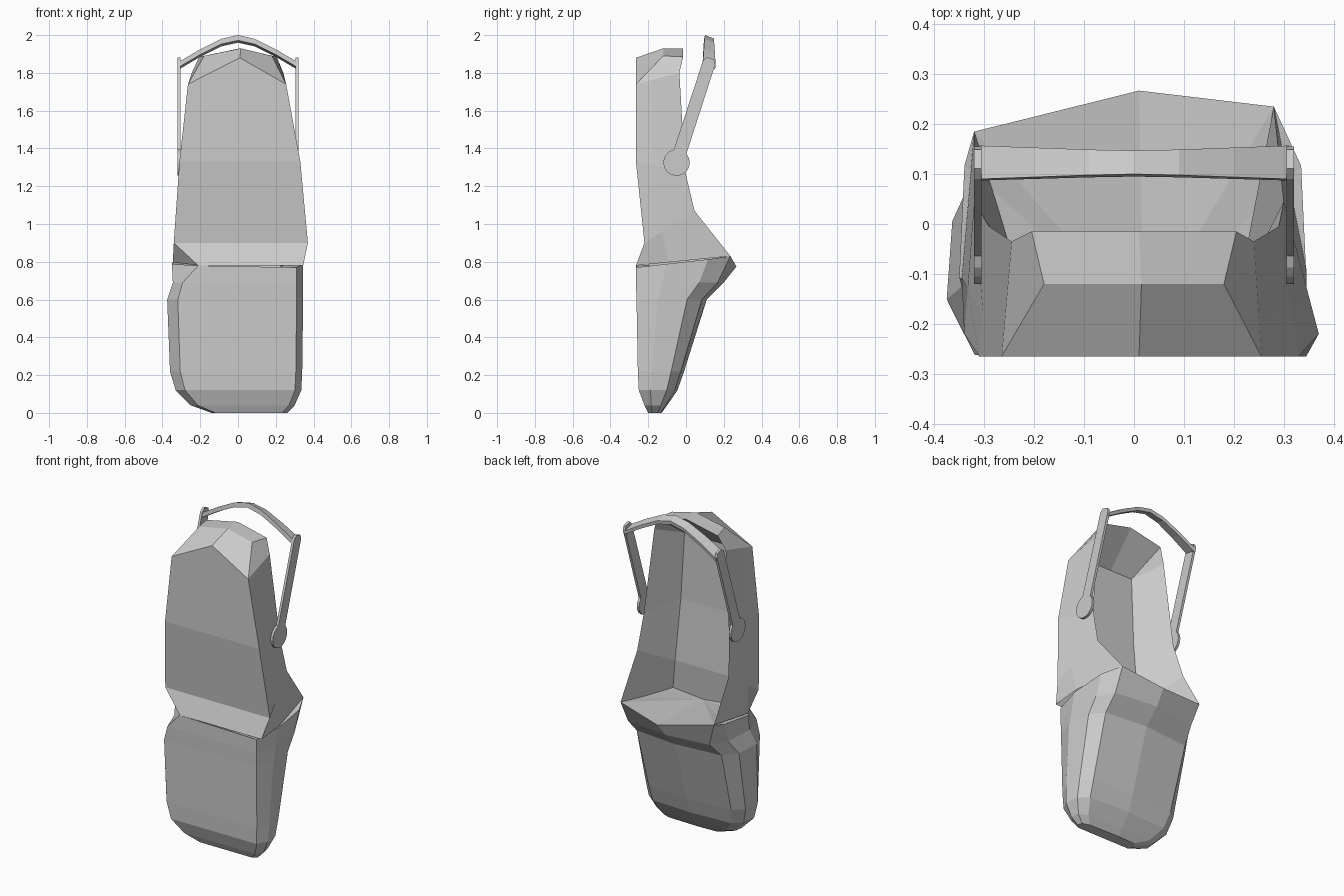
import bpy, bmesh, math
from mathutils import Vector

if "Cube" in bpy.data.objects:
    bpy.data.objects.remove(bpy.data.objects["Cube"], do_unlink=True)

grey = bpy.data.materials.new("plain_grey")
grey.use_nodes = True
grey.diffuse_color = (0.6, 0.6, 0.6, 1)
grey.node_tree.nodes["Principled BSDF"].inputs["Base Color"].default_value = (0.6, 0.6, 0.6, 1)


def finish(name, bm):
    bmesh.ops.remove_doubles(bm, verts=bm.verts, dist=0.0005)
    bmesh.ops.recalc_face_normals(bm, faces=bm.faces)
    mesh = bpy.data.meshes.new(name)
    bm.to_mesh(mesh)
    bm.free()
    mesh.materials.append(grey)
    obj = bpy.data.objects.new(name, mesh)
    bpy.context.collection.objects.link(obj)
    return obj


def add_face(bm, *points):
    bm.faces.new([bm.verts.new(p) for p in points])


def loft(bm, rings):
    for a, b in zip(rings, rings[1:]):
        for i in range(len(a)):
            j = (i + 1) % len(a)
            add_face(bm, a[i], a[j], b[j], b[i])


# Heel shell: sole edge, rim and inner floor run from the heel to the instep
right_sole = [(.255, -.265, 1.74), (.33, -.265, 1.33), (.37, -.22, .9), (.345, -.265, .78)]
left_sole = [(-.265, -.265, 1.74), (-.31, -.265, 1.33), (-.34, -.22, .9), (-.21, -.265, .78)]
right_rim = [(.24, -.035, 1.8), (.29, -.005, 1.28), (.3, .045, 1.07), (.28, .235, .83)]
left_rim = [(-.245, -.035, 1.8), (-.29, -.005, 1.28), (-.32, .045, 1.07), (-.32, .185, .83)]
right_floor = [(.15, -.2, 1.74), (.175, -.2, 1.33), (.2, -.18, .95), (.23, -.2, .75)]
left_floor = [(-.15, -.2, 1.74), (-.165, -.2, 1.33), (-.18, -.18, .95), (-.2, -.2, .75)]


def wall_middle(sole, rim, side):
    line = [Vector(s).lerp(Vector(r), 0.35) for s, r in zip(sole, rim)]
    line[-1].x = side * 0.345
    return line


bm = bmesh.new()
loft(bm, list(zip(left_sole, wall_middle(left_sole, left_rim, -1), left_rim, left_floor,
                  right_floor, right_rim, wall_middle(right_sole, right_rim, 1), right_sole)))

# Heel cap closing the top of the shell
peak, crown, crest = (.01, -.265, 1.88), (.015, -.12, 1.93), (.01, -.015, 1.93)
inner = (0, -.2, 1.74)
add_face(bm, left_sole[0], peak, right_sole[0])
for side, sole, rim, floor in ((1, right_sole[0], right_rim[0], right_floor[0]),
                               (-1, left_sole[0], left_rim[0], left_floor[0])):
    shoulder, corner = (side * .18, -.12, 1.89), (side * .205, -.015, 1.885)
    middle = Vector(sole).lerp(Vector(rim), 0.35)
    add_face(bm, sole, peak, crown, shoulder)
    add_face(bm, shoulder, crown, crest, corner)
    add_face(bm, sole, shoulder, corner, rim, middle)
    add_face(bm, floor, rim, corner)
    add_face(bm, inner, floor, corner, crest)
finish("heel_shell", bm)

# Toe: one cross-section scaled through stations of height, left, right, front, back
section = [(-.85, 0), (-1, .3), (-.97, .72), (-.8, .93), (0, 1),
           (.8, .93), (.97, .72), (1, .3), (.9, 0)]
stations = [(.77, -.35, .345, -.265, .265), (.69, -.345, .345, -.265, .2),
            (.6, -.375, .345, -.262, .11), (.22, -.36, .34, -.255, -.01),
            (.12, -.33, .335, -.25, -.045), (.04, -.25, .3, -.22, -.1),
            (0, -.14, .26, -.2, -.13)]
rings = []
for z, left, right, front, back in stations:
    rings.append([(u * (right if u > 0 else -left), front + v * (back - front), z)
                  for u, v in section])
lip = [(x, y, z + .06 * v * (u != 0)) for (x, y, z), (u, v) in zip(rings[0], section)]
lip[0], lip[3], lip[4], lip[5] = left_sole[-1], left_rim[-1], (.01, .267, .775), right_rim[-1]
rings[0] = lip
bm = bmesh.new()
loft(bm, rings)
add_face(bm, *rings[-1])
for i, point in enumerate(lip):
    add_face(bm, point, lip[(i + 1) % len(lip)], (.02, -.2, .75))
finish("toe", bm)

# Strap arms: round pivot and straight bar cut from one thin plate
pivot, tip = Vector((0, -.05, 1.325)), Vector((0, .126, 1.865))
along = (tip - pivot).normalized()
across = Vector((0, along.z, -along.y))
length = (tip - pivot).length
arc = [math.radians(30 + 20 * i) for i in range(16)]
outline = [(.07 * math.cos(a), .07 * math.sin(a)) for a in arc]
outline += [(length - .01, -.034), (length + .012, -.02), (length + .012, .02), (length - .01, .034)]
for name, x in (("left_strap_arm", .305), ("right_strap_arm", -.32)):
    bm = bmesh.new()
    plate = [[pivot + along * t + across * w + Vector((x + dx, 0, 0)) for t, w in outline]
             for dx in (0, .015)]
    loft(bm, plate)
    for side in plate:
        add_face(bm, *side)
    finish(name, bm)

# Strap band arching between the arms
half = [(.31, 1.86, 0), (.2, 1.925, .4), (.09, 1.98, .8), (0, 2, 1)]
arch = [(-x, z, k) for x, z, k in half] + half[-2::-1]
bm = bmesh.new()
band = [[(x, .09 + .01 * k, z), (x, .157 - .01 * k, z - .018),
         (x, .154 - .01 * k, z - .04), (x, .087 + .008 * k, z - .028)] for x, z, k in arch]
loft(bm, band)
add_face(bm, *band[0])
add_face(bm, *band[-1])
finish("strap_band", bm)
